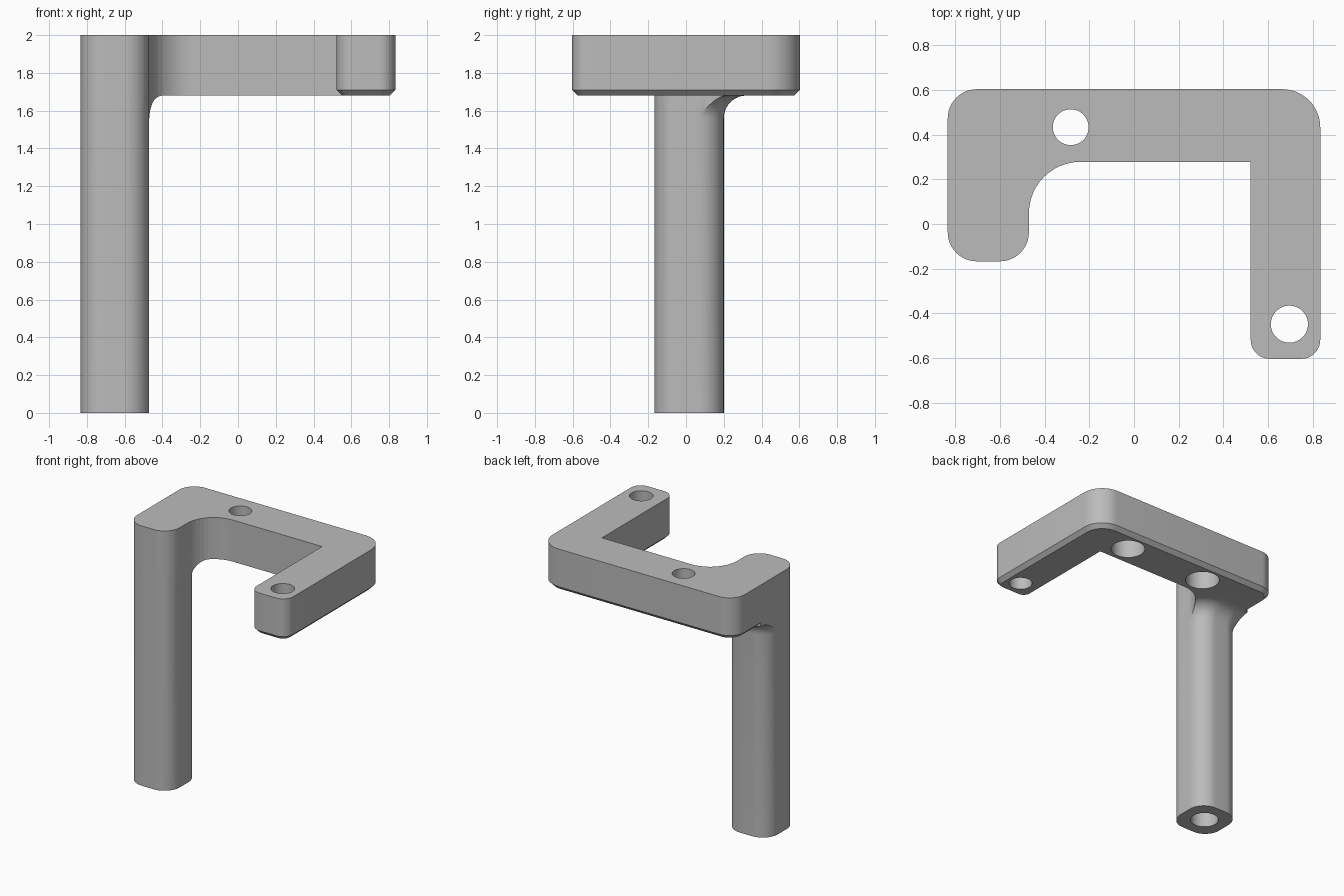
import bpy, bmesh, math
from mathutils import Vector

cube = bpy.data.objects.get("Cube")
if cube:
    bpy.data.objects.remove(cube, do_unlink=True)

grey = bpy.data.materials.new("plain grey")
grey.use_nodes = True
colour = (0.5, 0.5, 0.5, 1)
grey.diffuse_color = colour
grey.node_tree.nodes["Principled BSDF"].inputs["Base Color"].default_value = colour

X, Y = 0.833, 0.603            # half extents
PX, PY, PY2 = -0.47, -0.167, 0.2   # post inner side, front, back
TOP, UNDER, CHAMFER, FLARE = 2.0, 1.68, 0.03, 0.12


def rounded(corners, steps=12):
    """Outline through (x, y, radius) corners with tangent arcs."""
    out = []
    for i, (x, y, r) in enumerate(corners):
        p = Vector((x, y))
        if r <= 0:
            out.append(p)
            continue
        a = (Vector(corners[i - 1][:2]) - p).normalized()
        b = (Vector(corners[(i + 1) % len(corners)][:2]) - p).normalized()
        for k in range(steps + 1):
            t = k / steps * math.pi / 2
            out.append(p + a * r * (1 - math.sin(t)) + b * r * (1 - math.cos(t)))
    return out


def loft(name, rings):
    """Solid skinned through (outline, z) rings."""
    bm = bmesh.new()
    loops = [[bm.verts.new((p.x, p.y, z)) for p in ring] for ring, z in rings]
    n = len(loops[0])
    for low, high in zip(loops, loops[1:]):
        for i in range(n):
            j = (i + 1) % n
            bm.faces.new((low[i], low[j], high[j], high[i]))
    bm.faces.new(loops[0][::-1])
    bm.faces.new(loops[-1])
    bmesh.ops.recalc_face_normals(bm, faces=bm.faces)
    mesh = bpy.data.meshes.new(name)
    bm.to_mesh(mesh)
    bm.free()
    obj = bpy.data.objects.new(name, mesh)
    mesh.materials.append(grey)
    bpy.context.collection.objects.link(obj)
    return obj


def combine(target, tool, operation):
    """Apply a boolean and discard the tool."""
    mod = target.modifiers.new(operation, 'BOOLEAN')
    mod.object, mod.operation, mod.solver = tool, operation, 'EXACT'
    bpy.context.view_layer.objects.active = target
    bpy.ops.object.modifier_apply(modifier=mod.name)
    bpy.data.objects.remove(tool, do_unlink=True)


def arm_outline(c=0.0):
    """Arm plan; c insets the chamfered outer edges."""
    return rounded([
        (-X + c, PY, 0.13 - c), (PX, PY, 0.13), (PX, 0.278, 0.23),
        (0.522 + c, 0.278, 0), (0.522 + c, -Y + c, 0.085 - c),
        (X - c, -Y + c, 0.085 - c), (X - c, Y - c, 0.17 - c),
        (-X + c, Y - c, 0.13 - c)])


def post_outline(o=0.0):
    r = 0.13 + o
    return rounded([(-X - o, PY - o, r), (PX + o, PY - o, r),
                    (PX + o, PY2 + o, r), (-X - o, PY2 + o, r)])


# Arm with a chamfered underside
bracket = loft("bracket", [(arm_outline(CHAMFER), UNDER),
                           (arm_outline(), UNDER + CHAMFER), (arm_outline(), TOP)])

# Post flaring into the arm, trimmed to the arm's plan
rings = [(post_outline(), 0)]
for k in range(11):
    t = k / 10 * math.pi / 2
    rings.append((post_outline(FLARE * (1 - math.cos(t))),
                  UNDER - FLARE + FLARE * math.sin(t)))
rings.append((post_outline(FLARE), TOP))
post = loft("post", rings)
combine(post, loft("trim", [(arm_outline(), -0.1), (arm_outline(), TOP + 0.1)]), 'INTERSECT')
combine(bracket, post, 'UNION')


def bore(x, y, r, low, high):
    circle = [Vector((x + r * math.cos(a), y + r * math.sin(a)))
              for a in (math.tau * k / 48 for k in range(48))]
    combine(bracket, loft("bore", [(circle, low), (circle, high)]), 'DIFFERENCE')


# Through holes, underside recesses and the socket in the post's foot
bore(0.695, -0.448, 0.083, 1.5, 2.1)
bore(-0.283, 0.433, 0.08, 1.5, 2.1)
for x in (-0.283, 0.42):
    bore(x, 0.433, 0.122, 1.5, UNDER + 0.2)
bore((PX - X) / 2, (PY + PY2) / 2, 0.1, -0.1, 0.5)

bpy.ops.object.select_all(action='DESELECT')
bracket.select_set(True)
bpy.context.view_layer.objects.active = bracket
bpy.ops.object.shade_smooth_by_angle(angle=math.radians(30))
